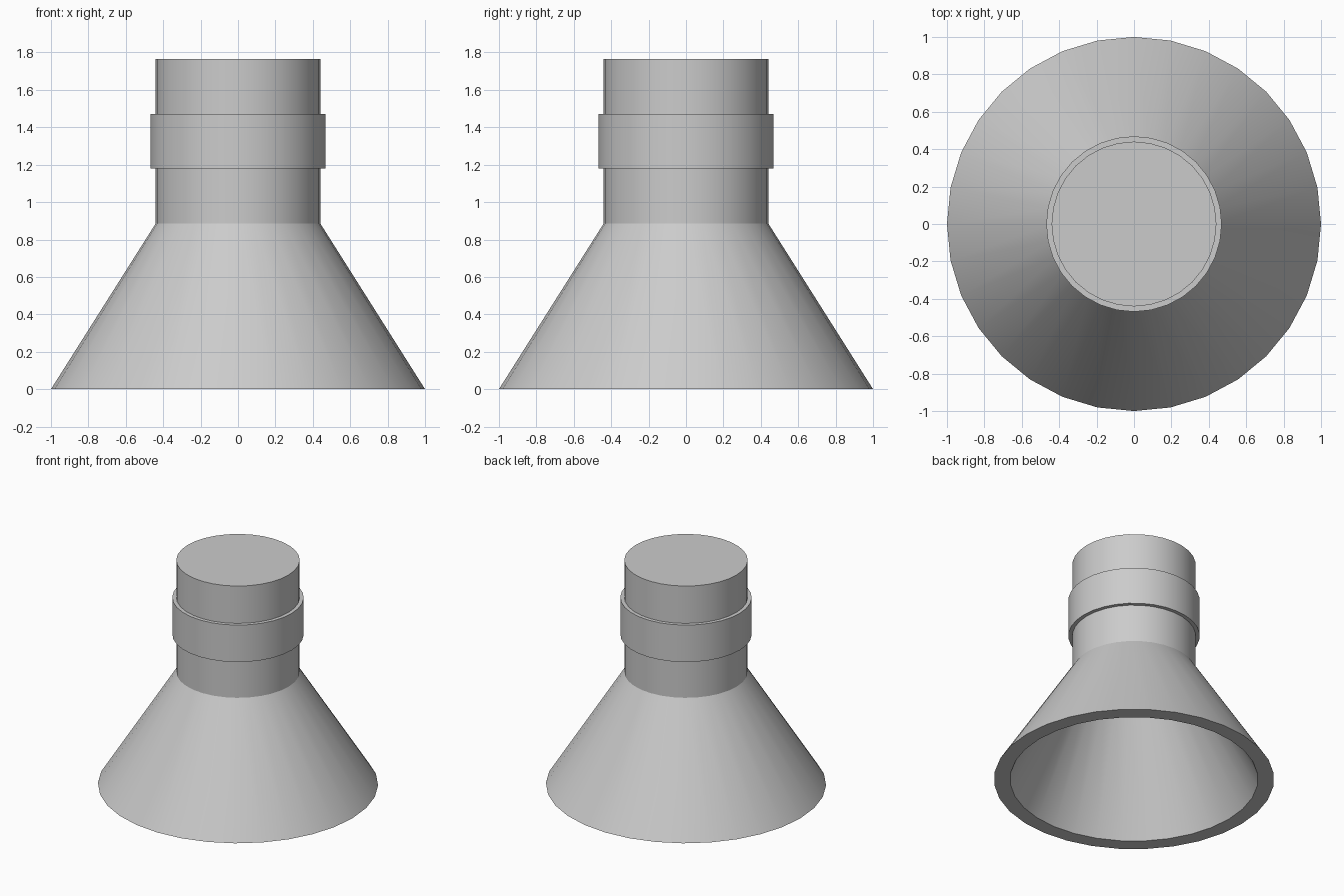
import bpy, bmesh, math

if "Cube" in bpy.data.objects:
    bpy.data.objects.remove(bpy.data.objects["Cube"])

SIDES = 32

def lathe(name, profile):
    """Spin an (r, z) profile around z; r = 0 ends become caps."""
    bm = bmesh.new()
    verts = [bm.verts.new((r, 0, z)) for r, z in profile]
    edges = [bm.edges.new(pair) for pair in zip(verts, verts[1:])]
    bmesh.ops.spin(bm, geom=verts + edges, cent=(0, 0, 0), axis=(0, 0, 1),
                   angle=math.tau, steps=SIDES, use_duplicate=False)
    bmesh.ops.remove_doubles(bm, verts=bm.verts, dist=1e-4)
    bmesh.ops.recalc_face_normals(bm, faces=bm.faces)
    mesh = bpy.data.meshes.new(name)
    bm.to_mesh(mesh)
    bm.free()
    obj = bpy.data.objects.new(name, mesh)
    bpy.context.collection.objects.link(obj)
    bpy.context.view_layer.objects.active = obj
    obj.select_set(True)
    bpy.ops.object.shade_smooth_by_angle(angle=math.radians(30))
    obj.select_set(False)
    return obj

# Hollow flared skirt, solid neck with raised collar
lathe("flared_nozzle", [
    (0, 1.765), (0.4405, 1.765),            # top cap
    (0.4405, 1.471), (0.469, 1.471),        # raised collar
    (0.469, 1.18), (0.4405, 1.18),
    (0.4405, 0.885), (1.0, 0),              # neck into flare
    (0.885, 0), (0.43, 0.875),              # rim and inner flare
    (0, 0.875),                             # cavity ceiling
])
